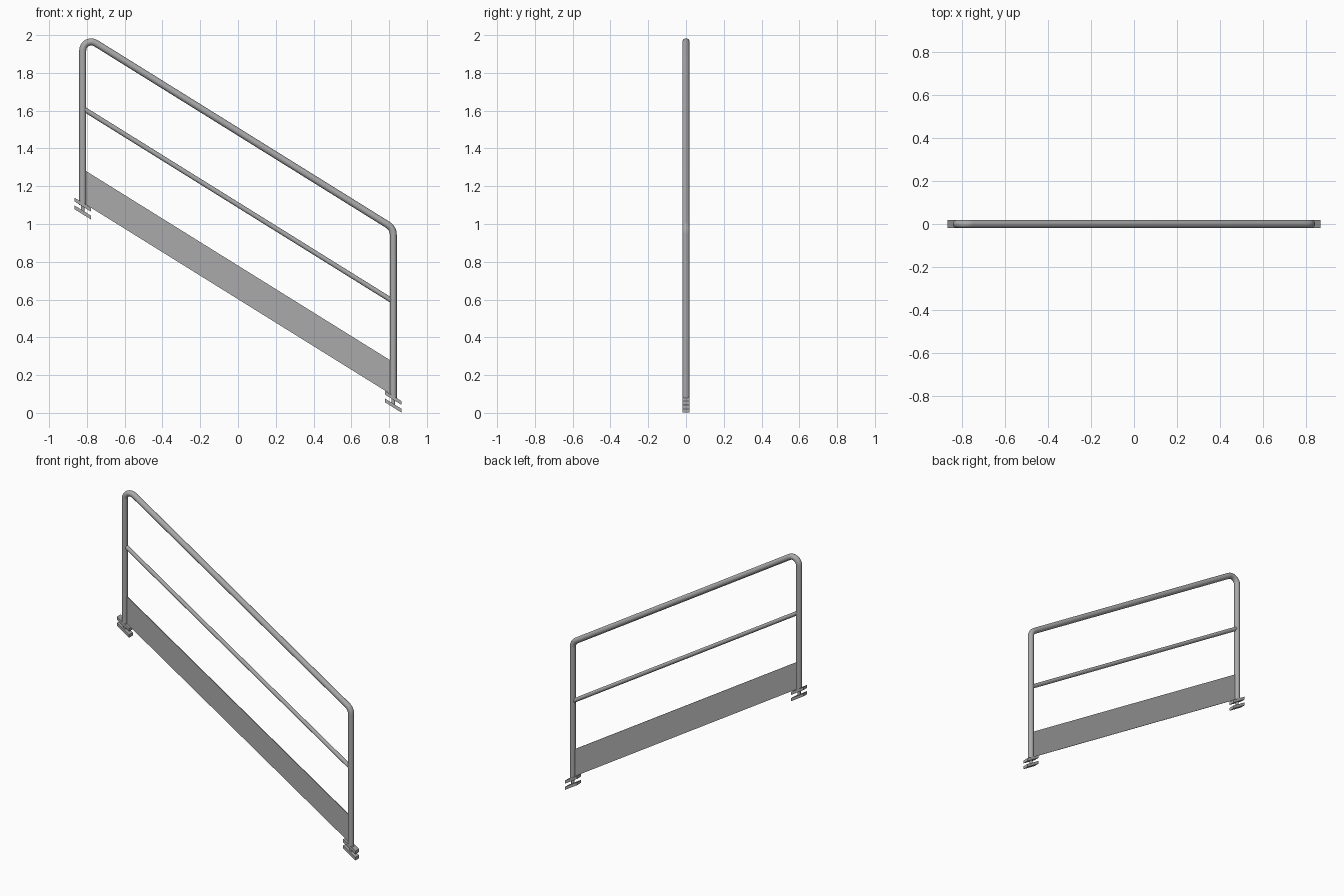
import bpy, bmesh, math
from mathutils import Vector

cube = bpy.data.objects.get("Cube")
if cube:
    bpy.data.objects.remove(cube)

SLOPE = -0.622       # fall of the stair along x
POST_X = 0.822
TUBE_R = 0.0185
RAIL_R = 0.013

steel = bpy.data.materials.new("grey_steel")
steel.use_nodes = True
grey = (0.4, 0.4, 0.4, 1)
steel.diffuse_color = grey
steel.node_tree.nodes["Principled BSDF"].inputs["Base Color"].default_value = grey


def line_z(x, mid):
    return mid + SLOPE * x


def finish(name, bm, smooth=False):
    bmesh.ops.recalc_face_normals(bm, faces=bm.faces)
    mesh = bpy.data.meshes.new(name)
    bm.to_mesh(mesh)
    bm.free()
    mesh.materials.append(steel)
    obj = bpy.data.objects.new(name, mesh)
    bpy.context.collection.objects.link(obj)
    if smooth:
        bpy.ops.object.select_all(action='DESELECT')
        obj.select_set(True)
        bpy.context.view_layer.objects.active = obj
        bpy.ops.object.shade_smooth_by_angle(angle=math.radians(40))
    return obj


def tube(name, path, radius, sides=20):
    """Sweep a circle along a path lying in the xz plane."""
    bm = bmesh.new()
    pts = [Vector((x, 0, z)) for x, z in path]
    rings = []
    for i, p in enumerate(pts):
        a = (p - pts[max(i - 1, 0)]).normalized()
        b = (pts[min(i + 1, len(pts) - 1)] - p).normalized()
        t = (a + b).normalized()
        side = Vector((-t.z, 0, t.x))
        ring = []
        for k in range(sides):
            ang = math.tau * k / sides
            ring.append(bm.verts.new(
                p + radius * (side * math.cos(ang) + Vector((0, math.sin(ang), 0)))))
        rings.append(ring)
    for r, s in zip(rings, rings[1:]):
        for k in range(sides):
            n = (k + 1) % sides
            bm.faces.new((r[k], r[n], s[n], s[k]))
    bm.faces.new(rings[0])
    bm.faces.new(rings[-1])
    return finish(name, bm, True)


def fillet(a, corner, b, radius, steps=8):
    """Arc of the given radius rounding the corner between a and b."""
    a, c, b = Vector(a), Vector(corner), Vector(b)
    u, v = (a - c).normalized(), (b - c).normalized()
    half = u.angle(v) / 2
    centre = c + (u + v).normalized() * radius / math.sin(half)
    reach = radius / math.tan(half)
    start, end = c + u * reach - centre, c + v * reach - centre
    sweep = math.pi - 2 * half
    return [centre + (start * math.sin((1 - k / steps) * sweep)
                      + end * math.sin(k / steps * sweep)) / math.sin(sweep)
            for k in range(steps + 1)]


def sloped_slab(name, x0, x1, mid, height, depth):
    """Box sheared along the stair slope, with upright ends."""
    bm = bmesh.new()
    bmesh.ops.create_cube(bm, size=1)
    for v in bm.verts:
        v.co.x = (x0 + x1) / 2 + v.co.x * (x1 - x0)
        v.co.y *= depth
        v.co.z = line_z(v.co.x, mid) + v.co.z * height
    return finish(name, bm)


# Bent tube: both posts and the handrail
HAND_MID = 1.489
FOOT_MID = 0.59
foot_l = (-POST_X, line_z(-POST_X, FOOT_MID))
top_l = (-POST_X, line_z(-POST_X, HAND_MID))
top_r = (POST_X, line_z(POST_X, HAND_MID))
foot_r = (POST_X, line_z(POST_X, FOOT_MID))
path = [foot_l] + fillet(foot_l, top_l, top_r, 0.045) \
    + fillet(top_l, top_r, foot_r, 0.06) + [foot_r]
tube("handrail_and_posts", path, TUBE_R)

# Middle rail
tube("middle_rail", [(s * POST_X, line_z(s * POST_X, 1.101)) for s in (-1, 1)], RAIL_R)

# Toe board between the posts
sloped_slab("toe_board", -0.808, 0.808, 0.691, 0.178, 0.006)

# Clamp feet: two sloped plates joined by a bolt
for name, x in (("right", -POST_X), ("left", POST_X)):
    for part, mid in (("upper", 0.591), ("lower", 0.55)):
        sloped_slab(f"{name}_{part}_foot_plate", x - 0.044, x + 0.044, mid, 0.02, 0.038)
    z = line_z(x, 0.57)
    tube(f"{name}_foot_bolt", [(x, z - 0.02), (x, z + 0.02)], 0.01, 12)
